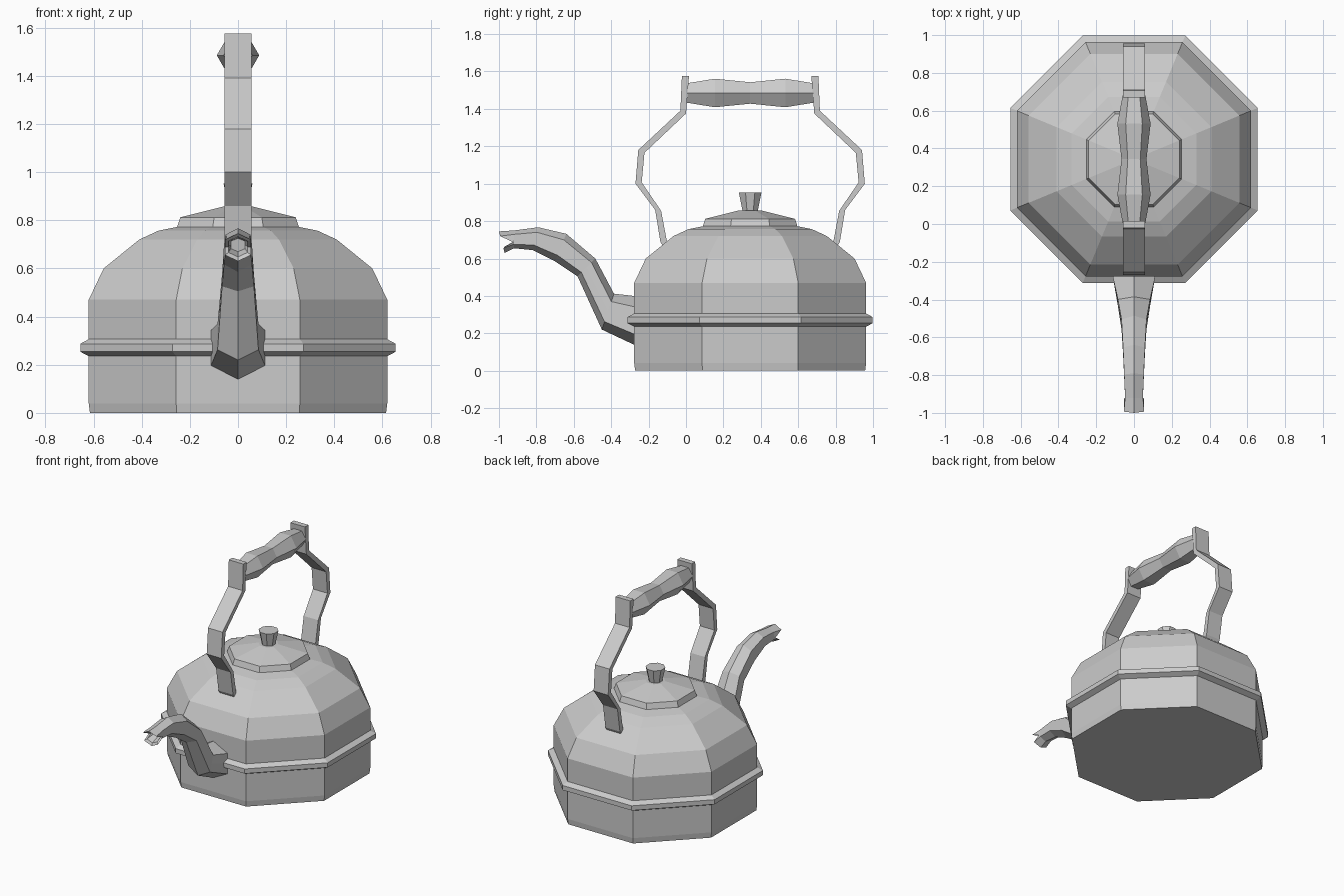
import bpy, math
from mathutils import Vector

if "Cube" in bpy.data.objects:
    bpy.data.objects.remove(bpy.data.objects["Cube"])

CY = 0.343   # centre line of the body along y


def make(name, verts, faces):
    me = bpy.data.meshes.new(name)
    me.from_pydata([tuple(v) for v in verts], [], faces)
    me.update()
    ob = bpy.data.objects.new(name, me)
    bpy.context.collection.objects.link(ob)
    return ob


def loft(name, rings, closed=False):
    """Skin a list of equal-length rings; cap the ends unless the rings loop."""
    n, m = len(rings[0]), len(rings)
    verts = [v for r in rings for v in r]
    faces = []
    for i in range(m if closed else m - 1):
        a, b = i * n, (i + 1) % m * n
        faces += [(a + j, a + (j + 1) % n, b + (j + 1) % n, b + j) for j in range(n)]
    if not closed:
        faces += [tuple(range(n))[::-1], tuple(range((m - 1) * n, m * n))]
    return make(name, verts, faces)


def octagon(apothem, z):
    r = apothem / math.cos(math.pi / 8)
    angles = [math.pi / 8 + k * math.pi / 4 for k in range(8)]
    return [(r * math.cos(a), CY + r * math.sin(a), z) for a in angles]


def turned(name, profile, closed=False):
    return loft(name, [octagon(a, z) for a, z in profile], closed)


# Octagonal body, raised band, lid and knob
turned("body", [(0.615, 0), (0.62, 0.04), (0.62, 0.47), (0.558, 0.60),
                (0.41, 0.72), (0.33, 0.757), (0.24, 0.775)])
turned("band", [(0.61, 0.23), (0.655, 0.254), (0.655, 0.287), (0.62, 0.306), (0.61, 0.306)], True)
turned("lid", [(0.255, 0.765), (0.24, 0.812), (0.06, 0.857)])
turned("lid_knob", [(0.04, 0.85), (0.06, 0.952)])

# Handle straps: side outline extruded across x, mirrored front to back
outer = [(-0.115, 0.65), (-0.137, 0.69), (-0.165, 0.86), (-0.27, 1.0),
         (-0.255, 1.18), (-0.03, 1.39), (-0.022, 1.575)]
inner = [(0.016, 1.575), (-0.0, 1.375), (-0.222, 1.165), (-0.237, 1.007),
         (-0.133, 0.855), (-0.10, 0.68), (-0.08, 0.65)]
for name, flip in (("front_strap", False), ("back_strap", True)):
    verts, faces = [], []
    for o, i in zip(outer, inner[::-1]):
        for y, z in (o, i):
            y = 2 * CY - y if flip else y
            verts += [(-0.057, y, z), (0.057, y, z)]
    rings = [[verts[k], verts[k + 1], verts[k + 3], verts[k + 2]] for k in range(0, len(verts), 4)]
    if flip:
        rings = [r[::-1] for r in rings]
    loft(name, rings)

# Hexagonal grip with two swellings
grip = []
for y, r in ((0.005, 0.06), (0.155, 0.088), (CY, 0.066), (0.531, 0.088), (0.681, 0.06)):
    grip.append([(r * math.cos(k * math.pi / 3), y, 1.485 + r * math.sin(k * math.pi / 3))
                 for k in range(6)])
loft("grip", grip)


def spout_ring(ty, tz, by, bz, w, notch=0.0):
    """Ridge on top and bottom, upright sides; notch pulls the side middles back."""
    top, bot = Vector((0, ty, tz)), Vector((0, by, bz))
    right = []
    for s in (0.22, 0.5, 0.78):
        p = top.lerp(bot, s)
        p.x = w
        if s == 0.5:
            p.y += notch
        right.append(p)
    left = [Vector((-p.x, p.y, p.z)) for p in right[::-1]]
    return [top] + right + [bot] + left


# Curved spout: top ridge, bottom ridge, half width; the last rings form the mouth
loft("spout", [spout_ring(*s) for s in (
    (-0.20, 0.38, -0.20, 0.13, 0.118),
    (-0.28, 0.40, -0.28, 0.14, 0.112),
    (-0.385, 0.412, -0.45, 0.22, 0.085),
    (-0.485, 0.60, -0.58, 0.505, 0.066),
    (-0.64, 0.732, -0.70, 0.585, 0.058),
    (-0.79, 0.767, -0.82, 0.645, 0.052),
    (-0.92, 0.75, -0.92, 0.655, 0.047),
    (-1.00, 0.745, -0.97, 0.63, 0.054, 0.06),
    (-0.985, 0.732, -0.96, 0.648, 0.04, 0.05),
    (-0.91, 0.725, -0.90, 0.67, 0.03))])

# Consistent outward normals
import bmesh
for ob in bpy.context.collection.objects:
    bm = bmesh.new()
    bm.from_mesh(ob.data)
    bmesh.ops.recalc_face_normals(bm, faces=bm.faces)
    bm.to_mesh(ob.data)
    bm.free()
